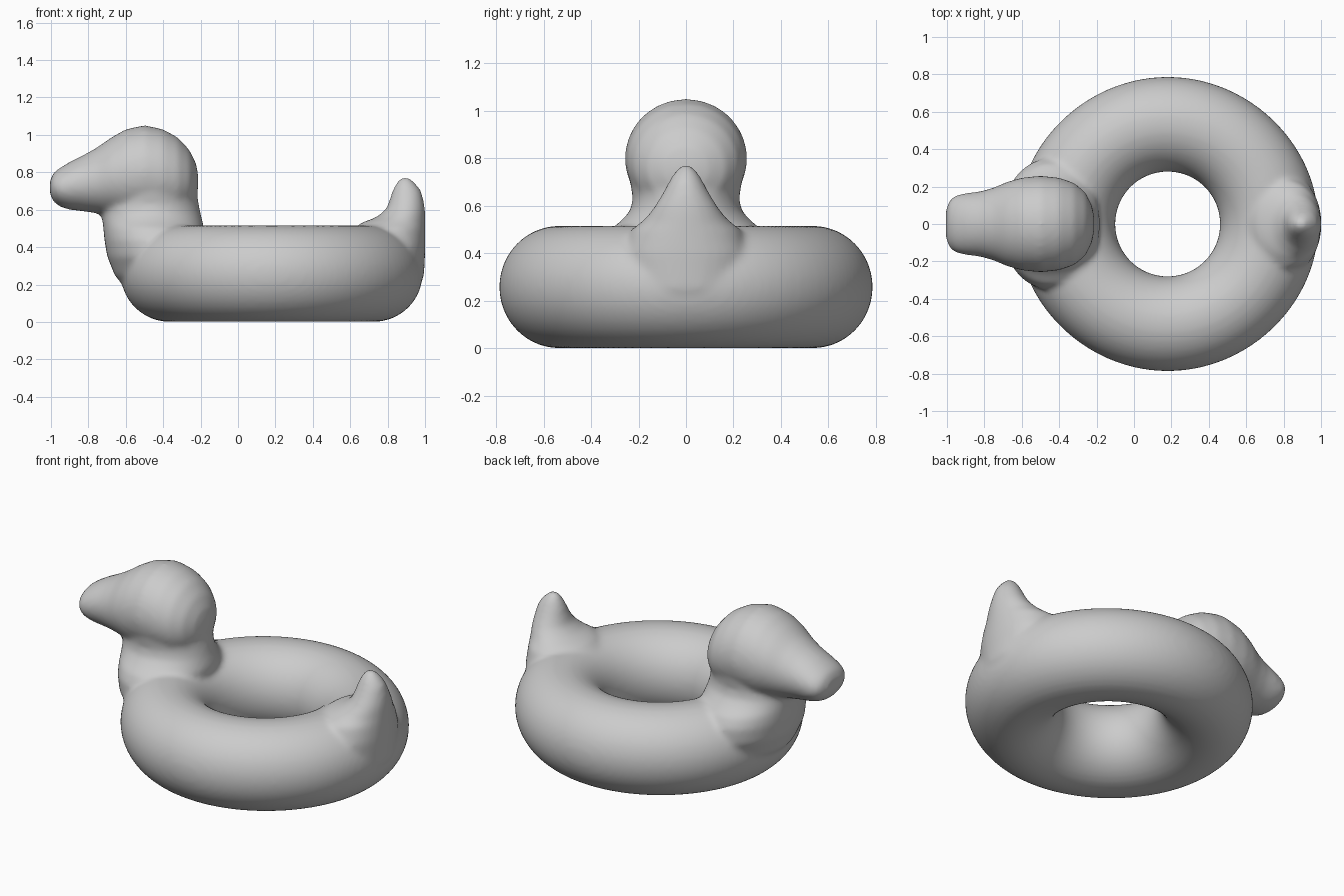
import bpy, bmesh
from math import sin, cos, tau

cube = bpy.data.objects.get("Cube")
if cube:
    bpy.data.objects.remove(cube, do_unlink=True)

grey = bpy.data.materials.new("plain_grey")
grey.use_nodes = True
grey.diffuse_color = (0.6, 0.6, 0.6, 1)
grey.node_tree.nodes["Principled BSDF"].inputs["Base Color"].default_value = (0.6, 0.6, 0.6, 1)

bm = bmesh.new()
SIDES = 40


def skin(loops, closed=False):
    """Bridge loops of points, joined end to start or capped."""
    rows = [[bm.verts.new(p) for p in loop] for loop in loops]
    pairs = list(zip(rows, rows[1:]))
    if closed:
        pairs.append((rows[-1], rows[0]))
    else:
        bm.faces.new(rows[0][::-1])
        bm.faces.new(rows[-1])
    for a, b in pairs:
        n = len(a)
        for i in range(n):
            j = (i + 1) % n
            bm.faces.new((a[i], a[j], b[j], b[i]))


def circle():
    return [(cos(tau * i / SIDES), sin(tau * i / SIDES)) for i in range(SIDES)]


def upright(sections):
    """Loft up z from (z, x_min, x_max, half_width)."""
    skin([[((a + b) / 2 + c * (b - a) / 2, s * w, z) for c, s in circle()]
          for z, a, b, w in sections])


def lengthwise(sections):
    """Loft along x from (x, z_min, z_max, half_width)."""
    skin([[(x, c * w, (a + b) / 2 + s * (b - a) / 2) for c, s in circle()]
          for x, a, b, w in sections])


# Inflated ring, drawn out slightly toward the head and tail
ring = []
for k in range(96):
    t = tau * k / 96
    outer = 0.787 + 0.02 * cos(t) ** 4
    mid, half = (outer + 0.28) / 2, (outer - 0.28) / 2
    ring.append([(0.18 + (mid + half * c) * cos(t), (mid + half * c) * sin(t),
                  0.258 + 0.258 * s) for c, s in circle()])
skin(ring, closed=True)

# Neck flaring into the ring
upright([(0.13, -0.56, -0.25, 0.18), (0.25, -0.66, -0.2, 0.30),
         (0.35, -0.70, -0.2, 0.35), (0.44, -0.715, -0.19, 0.35),
         (0.50, -0.72, -0.18, 0.32), (0.54, -0.725, -0.19, 0.27),
         (0.58, -0.73, -0.20, 0.235), (0.63, -0.73, -0.21, 0.225),
         (0.70, -0.72, -0.22, 0.235), (0.80, -0.70, -0.25, 0.20)])

# Head and beak
lengthwise([(-1.005, 0.68, 0.76, 0.08), (-0.985, 0.64, 0.80, 0.13),
            (-0.95, 0.615, 0.825, 0.155), (-0.9, 0.60, 0.855, 0.165),
            (-0.82, 0.59, 0.895, 0.175), (-0.75, 0.58, 0.935, 0.195),
            (-0.68, 0.57, 0.985, 0.225), (-0.6, 0.55, 1.03, 0.248),
            (-0.5, 0.55, 1.052, 0.258), (-0.4, 0.55, 1.03, 0.248),
            (-0.32, 0.56, 0.985, 0.22), (-0.26, 0.6, 0.92, 0.17),
            (-0.225, 0.66, 0.85, 0.10), (-0.213, 0.71, 0.79, 0.04)])

# Upturned tail
upright([(0.15, 0.75, 0.95, 0.18), (0.25, 0.70, 0.995, 0.24),
         (0.40, 0.66, 1.002, 0.26), (0.50, 0.62, 1.002, 0.23),
         (0.53, 0.66, 1.002, 0.19), (0.56, 0.74, 1.002, 0.16),
         (0.60, 0.79, 1.0, 0.13), (0.65, 0.81, 0.992, 0.10),
         (0.70, 0.825, 0.98, 0.073), (0.74, 0.845, 0.95, 0.05),
         (0.772, 0.87, 0.915, 0.02)])

bmesh.ops.recalc_face_normals(bm, faces=bm.faces)
mesh = bpy.data.meshes.new("duck_float")
bm.to_mesh(mesh)
bm.free()
mesh.materials.append(grey)
duck = bpy.data.objects.new("duck_float", mesh)
bpy.context.collection.objects.link(duck)

# Fuse the parts into one soft skin
fuse = duck.modifiers.new("fuse", "REMESH")
fuse.mode = "VOXEL"
fuse.voxel_size = 0.015
fuse.use_smooth_shade = True
soften = duck.modifiers.new("soften", "SMOOTH")
soften.factor = 0.5
soften.iterations = 10
